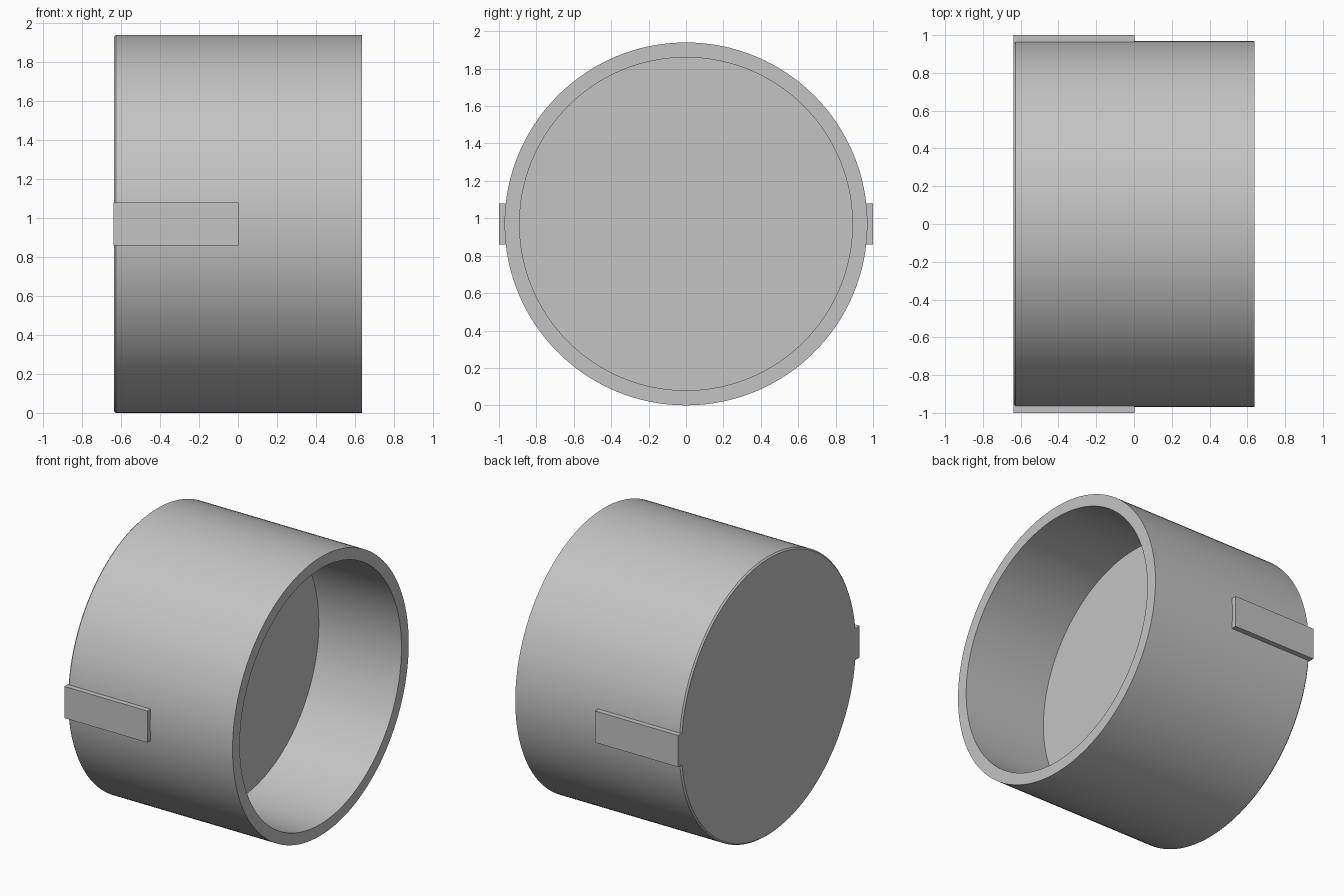
import bpy, bmesh, math
from mathutils import Matrix, Vector

if "Cube" in bpy.data.objects:
    bpy.data.objects.remove(bpy.data.objects["Cube"], do_unlink=True)

grey = bpy.data.materials.new("plain grey")
grey.use_nodes = True
grey.diffuse_color = (0.55, 0.55, 0.55, 1)
grey.node_tree.nodes["Principled BSDF"].inputs["Base Color"].default_value = (0.55, 0.55, 0.55, 1)

RADIUS, BORE, HALF, LIP = 0.97, 0.89, 0.637, 0.01
SIDES = 128


def finish(name, bm):
    bmesh.ops.recalc_face_normals(bm, faces=bm.faces)
    mesh = bpy.data.meshes.new(name)
    bm.to_mesh(mesh)
    bm.free()
    mesh.materials.append(grey)
    ob = bpy.data.objects.new(name, mesh)
    bpy.context.collection.objects.link(ob)
    return ob


# Cup lying on its side: closed at -x, open at +x, floor halfway along
profile = [(-HALF, RADIUS - LIP), (-HALF + LIP, RADIUS), (HALF, RADIUS), (HALF, BORE), (0, BORE)]
bm = bmesh.new()
rings = []
for x, r in profile:
    angles = [2 * math.pi * i / SIDES for i in range(SIDES)]
    rings.append([bm.verts.new((x, r * math.cos(a), RADIUS + r * math.sin(a))) for a in angles])
for a, b in zip(rings, rings[1:]):
    for i in range(SIDES):
        j = (i + 1) % SIDES
        bm.faces.new((a[i], a[j], b[j], b[i]))
bm.faces.new(rings[0])
bm.faces.new(rings[-1])
cup = finish("cup_body", bm)
bpy.context.view_layer.objects.active = cup
cup.select_set(True)
bpy.ops.object.shade_smooth_by_angle(angle=math.radians(30))

# Flat key on each side, running from the closed end to the middle
for side, name in ((-1, "front_key"), (1, "back_key")):
    bm = bmesh.new()
    place = Matrix.Translation(Vector((-HALF / 2, side * 0.975, RADIUS)))
    bmesh.ops.create_cube(bm, size=1, matrix=place @ Matrix.Diagonal((HALF + 0.004, 0.05, 0.22, 1)))
    finish(name, bm)
